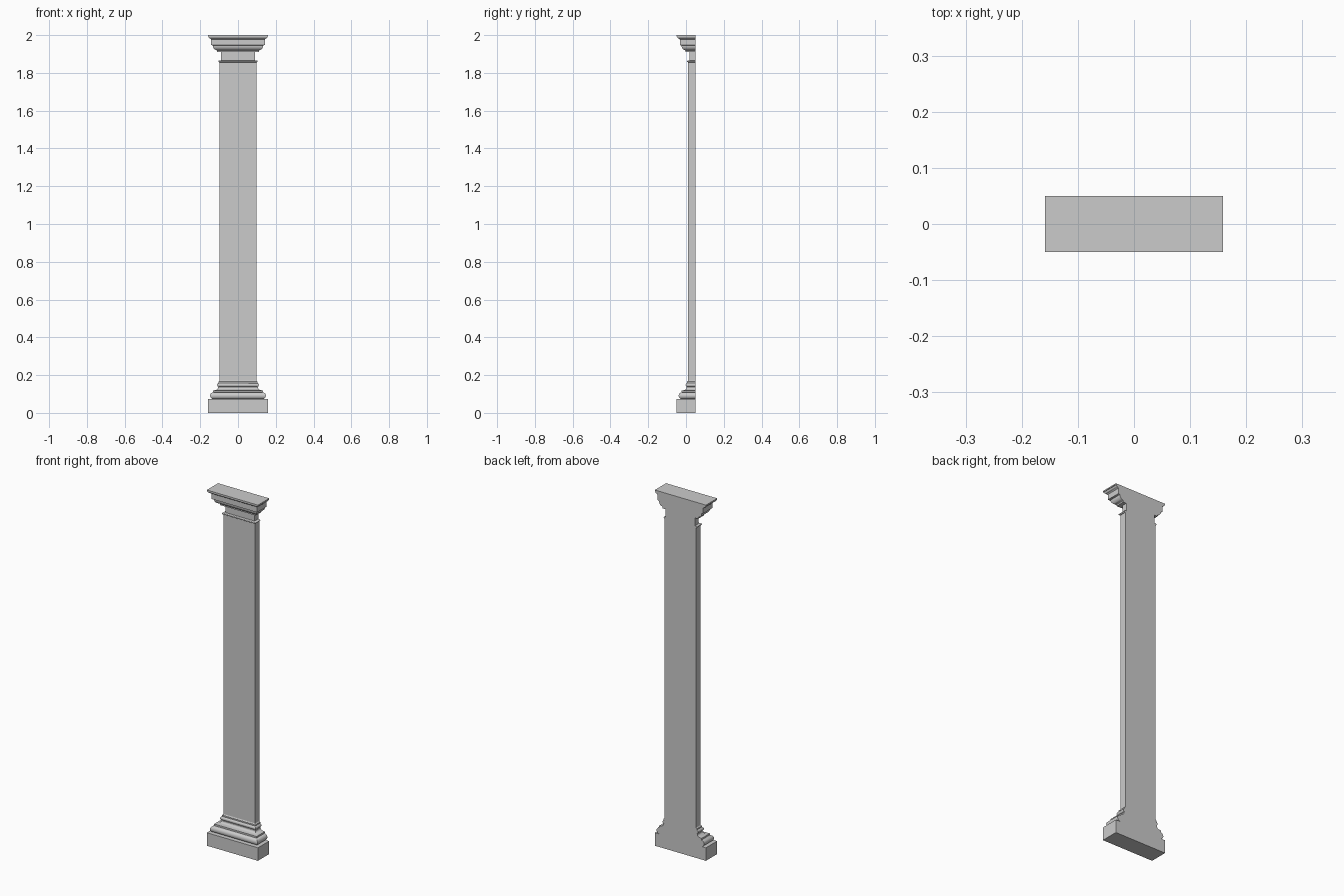
import bpy, bmesh, math

if "Cube" in bpy.data.objects:
    bpy.data.objects.remove(bpy.data.objects["Cube"])

BACK = 0.05      # flat wall-side plane
HALF = 0.098     # shaft half width
FRONT = 0.011    # shaft front plane


def arc(co, cz, ro, rz, a0, a1, n=8):
    """Profile points (offset, height) along an elliptical arc, in degrees."""
    pts = []
    for i in range(n + 1):
        a = math.radians(a0 + (a1 - a0) * i / n)
        pts.append((co + ro * math.cos(a), cz + rz * math.sin(a)))
    return pts


def moulding(name, profile):
    """Wrap an upward (offset, height) profile round left, front and right."""
    bm = bmesh.new()
    rings = []
    for o, z in profile:
        w, f = HALF + o, FRONT - o
        rings.append([bm.verts.new(p) for p in
                      ((-w, BACK, z), (-w, f, z), (w, f, z), (w, BACK, z))])
    for a, b in zip(rings, rings[1:]):
        for i in range(4):
            j = (i + 1) % 4
            bm.faces.new((a[i], a[j], b[j], b[i]))
    bm.faces.new(rings[0][::-1])
    bm.faces.new(rings[-1])
    bmesh.ops.recalc_face_normals(bm, faces=bm.faces)
    mesh = bpy.data.meshes.new(name)
    bm.to_mesh(mesh)
    bm.free()
    ob = bpy.data.objects.new(name, mesh)
    bpy.context.collection.objects.link(ob)
    bpy.context.view_layer.objects.active = ob
    ob.select_set(True)
    bpy.ops.object.shade_smooth_by_angle(angle=math.radians(35))
    ob.select_set(False)


# Square block at the foot
moulding("plinth", [(0.061, 0), (0.061, 0.073)])

# Base: large torus, fillet, scotia, small torus, fillet
moulding("base",
         arc(0.032, 0.091, 0.018, 0.018, -90, 90)
         + [(0.034, 0.11), (0.034, 0.117)]
         + arc(0.034, 0.132, 0.026, 0.013, 270, 180, 6)
         + [(0.008, 0.137)]
         + arc(0.003, 0.148, 0.010, 0.010, -80, 90)
         + [(0.006, 0.159), (0.006, 0.165)]
         + arc(0.006, 0.172, 0.006, 0.006, 270, 180, 4))

# Plain shaft
moulding("shaft", [(0, 0.17), (0, 1.857)])

# Thin bead at the top of the shaft
moulding("astragal", arc(0.0, 1.861, 0.006, 0.005, -90, 90, 6))

# Recessed neck under the capital
moulding("neck", [(-0.007, 1.864), (-0.007, 1.915)])

# Capital: fillet, ovolo, corona band, cyma and top fillet
moulding("capital",
         [(0.006, 1.91), (0.013, 1.91), (0.013, 1.918)]
         + arc(0.013, 1.945, 0.022, 0.025, -80, 0)
         + [(0.044, 1.948), (0.044, 1.978), (0.047, 1.980)]
         + arc(0.047, 1.992, 0.011, 0.010, -80, 0, 5)
         + [(0.061, 1.993), (0.061, 2.0)])
